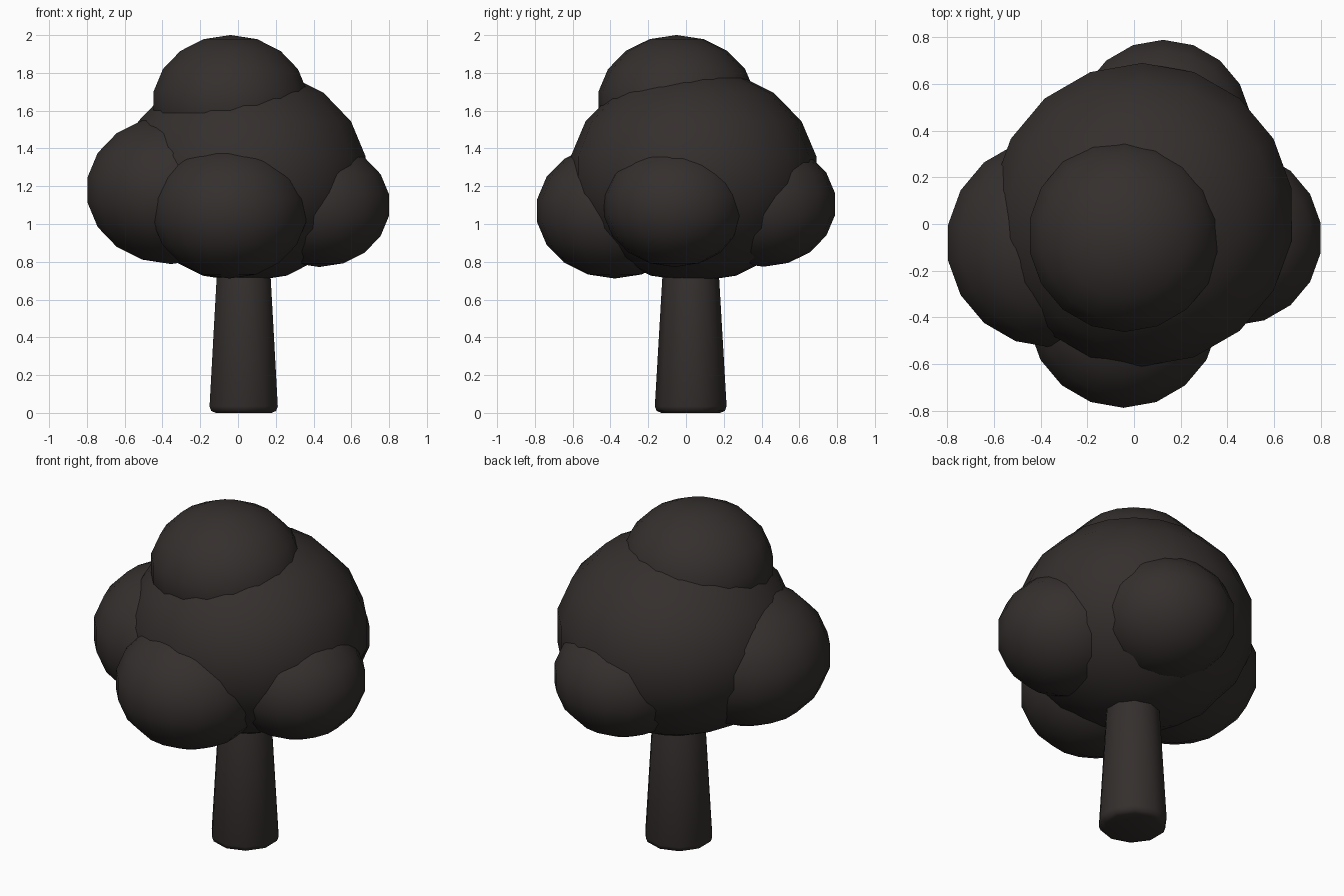
import bpy, bmesh, math
from mathutils import Matrix

if "Cube" in bpy.data.objects:
    bpy.data.objects.remove(bpy.data.objects["Cube"])

mat = bpy.data.materials.new("dark_bark")
mat.diffuse_color = (0.035, 0.029, 0.027, 1)
mat.use_nodes = True
mat.node_tree.nodes["Principled BSDF"].inputs["Base Color"].default_value = mat.diffuse_color


def finish(bm, name, loc):
    """Turn a bmesh into a smooth shaded, coloured object."""
    for f in bm.faces:
        f.smooth = True
    me = bpy.data.meshes.new(name)
    bm.to_mesh(me)
    bm.free()
    me.materials.append(mat)
    ob = bpy.data.objects.new(name, me)
    ob.location = loc
    bpy.context.collection.objects.link(ob)
    return ob


def foliage(name, loc, radius):
    """Slightly flattened 18 x 9 ball."""
    bm = bmesh.new()
    bmesh.ops.create_uvsphere(bm, u_segments=18, v_segments=9, radius=radius)
    bmesh.ops.scale(bm, vec=(1, 1, 0.86), verts=bm.verts)
    return finish(bm, name, loc)


# Tapered ten-sided trunk with rounded ends, first vertex on the y axis
HEIGHT = 0.98
bm = bmesh.new()
bmesh.ops.create_cone(bm, cap_ends=True, segments=10, radius1=0.192, radius2=0.135,
                      depth=HEIGHT,
                      matrix=Matrix.Translation((0, 0, HEIGHT / 2)) @ Matrix.Rotation(math.pi / 2, 4, 'Z'))
rim = [e for e in bm.edges if abs(e.verts[0].co.z - e.verts[1].co.z) < 1e-4]
bmesh.ops.bevel(bm, geom=rim, offset=0.035, segments=2, profile=0.5, affect='EDGES')
# keep a vertex on +y whatever the primitive's starting angle
widest = max(bm.verts, key=lambda v: v.co.xy.length)
turn = math.pi / 2 - math.atan2(widest.co.y, widest.co.x)
bmesh.ops.rotate(bm, verts=bm.verts, cent=(0, 0, 0), matrix=Matrix.Rotation(turn, 3, 'Z'))
trunk = finish(bm, "trunk", (0.03, 0.025, 0))
bpy.context.view_layer.objects.active = trunk
trunk.select_set(True)
bpy.ops.object.shade_smooth_by_angle(angle=math.radians(50))

# Foliage clumps
for name, loc, radius in [
    ("foliage_main", (0.035, 0.04, 1.26), 0.66),
    ("foliage_crown", (-0.04, -0.05, 1.64), 0.419),
    ("foliage_front", (-0.045, -0.377, 1.07), 0.417),
    ("foliage_left", (-0.354, -0.08, 1.18), 0.456),
    ("foliage_right", (0.43, -0.06, 1.10), 0.381),
    ("foliage_back", (0.125, 0.41, 1.105), 0.385),
]:
    foliage(name, loc, radius)
